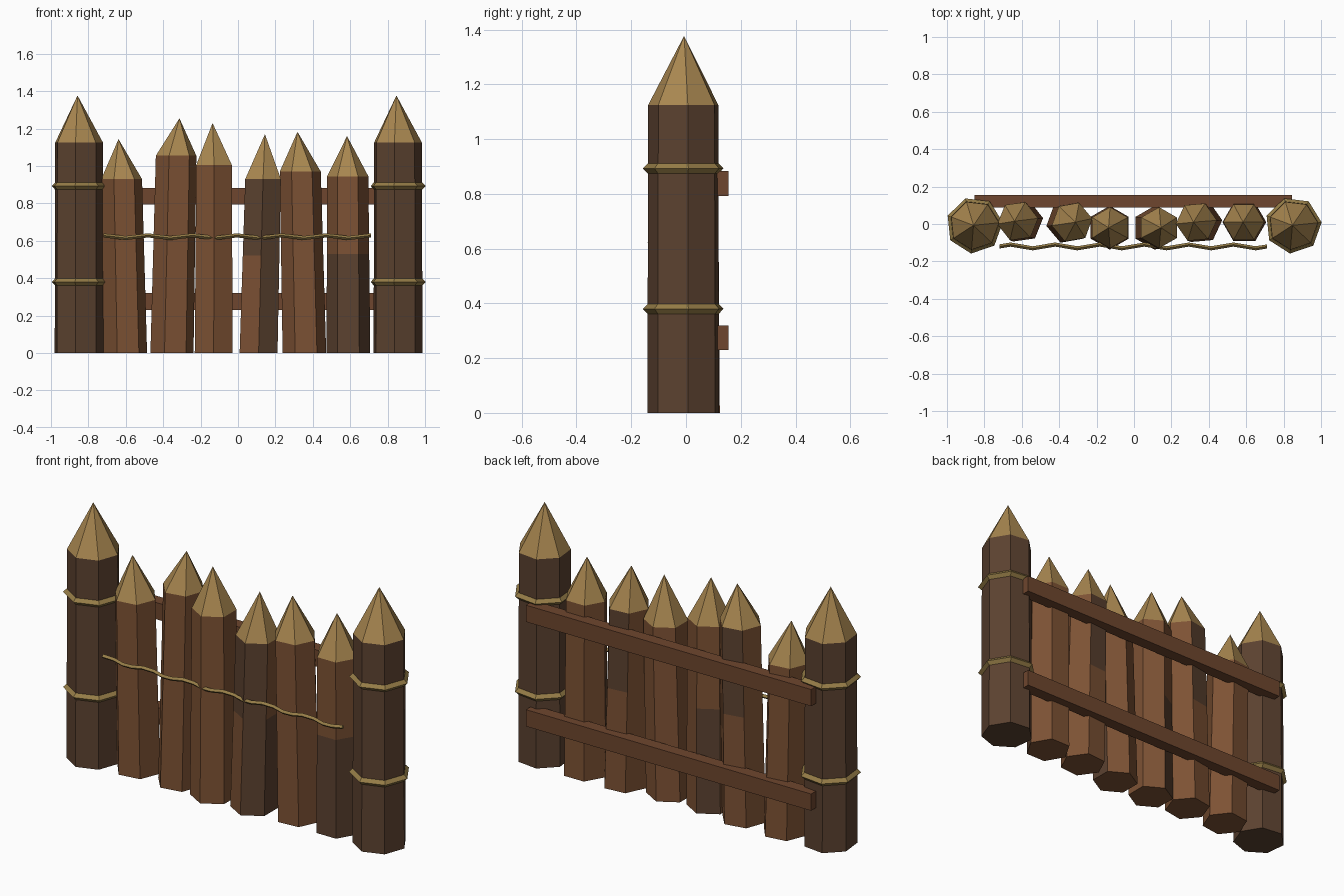
import bpy
import bmesh
from math import cos, sin, radians
from mathutils import Vector

cube = bpy.data.objects.get("Cube")
if cube:
    bpy.data.objects.remove(cube, do_unlink=True)


def material(name, hex_code):
    srgb = [int(hex_code[i:i + 2], 16) / 255 for i in (0, 2, 4)]
    rgba = [c / 12.92 if c < 0.04 else ((c + 0.055) / 1.055) ** 2.4 for c in srgb] + [1]
    m = bpy.data.materials.new(name)
    m.use_nodes = True
    m.diffuse_color = rgba
    m.node_tree.nodes["Principled BSDF"].inputs["Base Color"].default_value = rgba
    return m


BARK = material("bark brown", "7D5234")
DARK = material("dark bark", "5C4230")
TIP = material("cut wood", "A98750")
RAIL = material("rail brown", "6E462E")
ROPE = material("rope", "967D47")


def link(name, bm, mats):
    mesh = bpy.data.meshes.new(name)
    bmesh.ops.recalc_face_normals(bm, faces=bm.faces)
    bm.to_mesh(mesh)
    bm.free()
    for m in mats:
        mesh.materials.append(m)
    obj = bpy.data.objects.new(name, mesh)
    bpy.context.collection.objects.link(obj)
    return obj


def log(name, sides, turn, base, top, apex, r_base, r_top, mats, dark=()):
    """Leaning faceted log with a pointed tip; dark lists (segment, side) patches."""
    bm = bmesh.new()
    base, top = Vector(base), Vector(top)
    rings = []
    for t in (0, 0.56, 1):
        c, r = base.lerp(top, t), r_base + (r_top - r_base) * t
        angles = [radians(turn + 360 * i / sides) for i in range(sides)]
        rings.append([bm.verts.new(c + Vector((r * cos(a), r * sin(a), 0))) for a in angles])
    point = bm.verts.new(apex)
    bm.faces.new(rings[0])
    for i in range(sides):
        j = (i + 1) % sides
        for seg in (0, 1):
            lo, hi = rings[seg], rings[seg + 1]
            f = bm.faces.new((lo[i], lo[j], hi[j], hi[i]))
            f.material_index = 2 if (seg, i) in dark else 0
        bm.faces.new((rings[2][i], rings[2][j], point)).material_index = 1
    return link(name, bm, mats)


# Corner posts with rope bindings
for side, x in (("right", -0.853), ("left", 0.852)):
    log(f"{side}_post", 7, 6, (x, -0.007, 0), (x, -0.007, 1.125),
        (x - 0.005, -0.007, 1.377), 0.135, 0.132, (DARK, TIP))
    for level, z in (("lower", 0.38), ("upper", 0.893)):
        bpy.ops.mesh.primitive_torus_add(
            major_segments=7, minor_segments=4, major_radius=0.134, minor_radius=0.018,
            location=(x, -0.007, z), rotation=(0, 0, radians(6)))
        ring = bpy.context.object
        ring.name = f"{side}_post_{level}_binding"
        ring.data.materials.append(ROPE)

# Stakes: base x, shoulder x, apex x, y, shoulder z, apex z, turn, dark patches
stakes = [
    (-0.602, -0.622, -0.639, 0.015, 0.93, 1.144, 8, ()),
    (-0.353, -0.331, -0.313, 0.010, 1.055, 1.255, 10, ((1, 1),)),
    (-0.130, -0.128, -0.136, -0.020, 1.005, 1.23, 30, ((0, 1),)),
    (0.110, 0.134, 0.144, -0.020, 0.93, 1.17, 30, ((1, 3), (1, 4), (0, 4), (0, 5))),
    (0.355, 0.333, 0.318, 0.010, 0.97, 1.183, 5, ((1, 1),)),
    (0.590, 0.587, 0.583, 0.010, 0.945, 1.16, 0, ((0, 3), (0, 4), (0, 5))),
]
for n, (bx, tx, ax, y, sz, az, turn, dark) in enumerate(stakes, 1):
    log(f"stake_{n}", 6, turn, (bx, y, 0), (tx, y, sz), (ax, y, az),
        0.117, 0.11, (BARK, TIP, DARK), dark)

# Back rails
for level, z in (("lower", 0.275), ("upper", 0.838)):
    bm = bmesh.new()
    bmesh.ops.create_cube(bm, size=1)
    bmesh.ops.scale(bm, vec=(1.7, 0.065, 0.09), verts=bm.verts)
    bmesh.ops.translate(bm, vec=(-0.004, 0.122, z), verts=bm.verts)
    link(f"{level}_rail", bm, (RAIL,))

# Wavy rope across the front
bm = bmesh.new()
previous = None
COUNT = 24
for k in range(COUNT + 1):
    x = -0.72 + 1.43 * k / COUNT
    y = -0.12 + 0.01 * sin(k * 1.57)
    z = 0.622 + 0.007 * cos(k * 1.57)
    loop = [bm.verts.new((x, y + 0.011 * cos(a), z + 0.011 * sin(a)))
            for a in (radians(90 * i) for i in range(4))]
    if previous:
        for i in range(4):
            j = (i + 1) % 4
            bm.faces.new((previous[i], previous[j], loop[j], loop[i]))
    if k in (0, COUNT):
        bm.faces.new(loop)
    previous = loop
link("front_rope", bm, (ROPE,))
